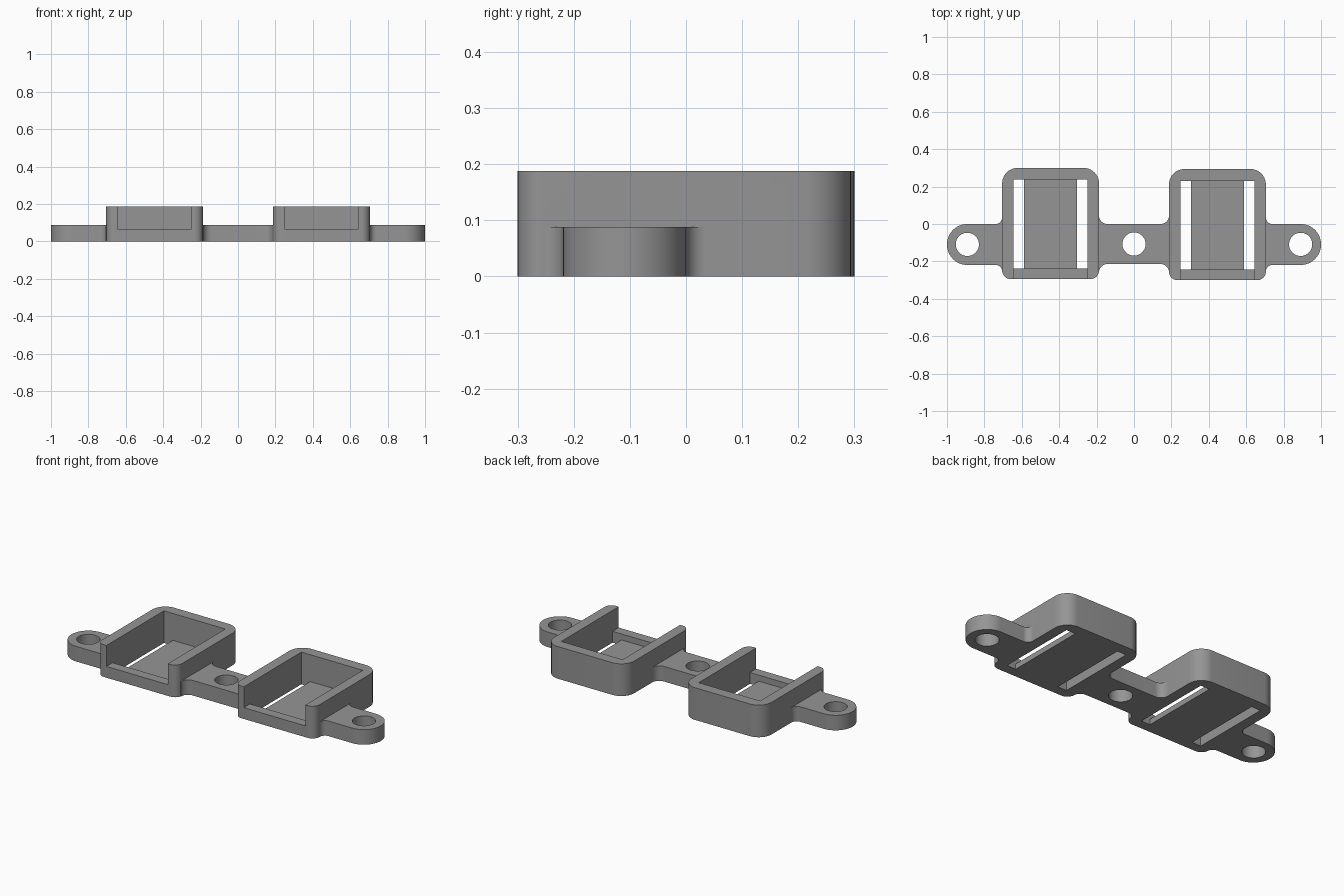
import bpy, bmesh, math
from mathutils import Vector

if "Cube" in bpy.data.objects:
    bpy.data.objects.remove(bpy.data.objects["Cube"])

grey = bpy.data.materials.new("plain grey")
grey.diffuse_color = (0.3, 0.3, 0.3, 1)
grey.use_nodes = True
grey.node_tree.nodes["Principled BSDF"].inputs["Base Color"].default_value = grey.diffuse_color


def rounded(corners, seg=10):
    """Outline from (x, y, radius) corners, each rounded by a tangent arc."""
    out, n = [], len(corners)
    for i, (x, y, r) in enumerate(corners):
        p = Vector((x, y))
        if r == 0:
            out.append(p)
            continue
        a = (Vector(corners[i - 1][:2]) - p).normalized()
        b = (Vector(corners[(i + 1) % n][:2]) - p).normalized()
        # all rounded corners are right angles
        c = p + (a + b) * r
        for k in range(seg + 1):
            t = math.pi / 2 * k / seg
            out.append(c - b * r * math.cos(t) - a * r * math.sin(t))
    return out


def prism(name, outline, z0, z1):
    bm = bmesh.new()
    face = bm.faces.new([bm.verts.new((p[0], p[1], z0)) for p in outline])
    ext = bmesh.ops.extrude_face_region(bm, geom=[face])
    top = [v for v in ext["geom"] if isinstance(v, bmesh.types.BMVert)]
    bmesh.ops.translate(bm, verts=top, vec=(0, 0, z1 - z0))
    bmesh.ops.recalc_face_normals(bm, faces=bm.faces)
    me = bpy.data.meshes.new(name)
    bm.to_mesh(me)
    bm.free()
    ob = bpy.data.objects.new(name, me)
    bpy.context.collection.objects.link(ob)
    me.materials.append(grey)
    return ob


def box(name, x0, x1, y0, y1, z0, z1):
    return prism(name, [(x0, y0), (x1, y0), (x1, y1), (x0, y1)], z0, z1)


def disc(x, y, r, n=48):
    return [(x + r * math.cos(2 * math.pi * k / n),
             y + r * math.sin(2 * math.pi * k / n)) for k in range(n)]


TAB_Z, WALL_Z, FLOOR_Z, LIP_Z = 0.088, 0.188, 0.031, 0.066
X0, X1, WALL = 0.187, 0.705, 0.06
solids, cutters = [], []

# middle bridge with filleted ends sunk into the cup walls
half = [(X0, -0.214, 0.045), (X0, -0.26, 0), (X0 + 0.03, -0.26, 0),
        (X0 + 0.03, 0.051, 0), (X0, 0.051, 0), (X0, 0, 0.045)]
bridge = half + [(-x, y, r) for x, y, r in reversed(half)]
solids.append(prism("mounting_bracket", rounded(bridge), 0, TAB_Z))
cutters.append(prism("middle_hole", disc(0, -0.107, 0.062), -0.1, 0.3))

for s, side in ((-1, "left"), (1, "right")):
    dy = -0.003 * s
    y0, y1 = -0.297 + dy, 0.297 + dy
    # cup block
    cup = [(X0, y0, 0.045), (X1, y0, 0.045), (X1, y1, 0.083), (X0, y1, 0.083)]
    solids.append(prism(side + "_cup", rounded([(s * x, y, r) for x, y, r in cup]), 0, WALL_Z))
    # round-ended mounting tab
    tab = [(X1, 0, 0.035), (X1, 0.037, 0), (X1 - 0.03, 0.037, 0), (X1 - 0.03, -0.257, 0),
           (X1, -0.257, 0), (X1, -0.219, 0.035), (1, -0.219, 0.109), (1, 0, 0.109)]
    solids.append(prism(side + "_tab", rounded([(s * x, y, r) for x, y, r in tab], 16), 0, TAB_Z))
    # screw hole, pocket, open front and the two floor slots
    cutters.append(prism(side + "_hole", disc(s * 0.891, -0.109, 0.062), -0.1, 0.3))
    a, b = X0 + WALL + 0.001, X1 - WALL
    pocket = [(a, y0 + WALL, FLOOR_Z), (a, y1 - WALL, FLOOR_Z)]
    cutters.append(box(side + "_pocket", s * a, s * b, y0 + WALL - 0.003, y1 - WALL - 0.003, FLOOR_Z, 0.3))
    cutters.append(box(side + "_front_opening", s * a, s * b, y0 - 0.1, -0.1, LIP_Z, 0.3))
    for u, v in ((a, 0.305), (0.587, b)):
        cutters.append(box(side + "_slot", s * u, s * v, y0 + WALL - 0.003, y1 - WALL - 0.003, -0.1, 0.1))

# join the solids and cut the openings
body = solids[0]
for op, parts in (("UNION", solids[1:]), ("DIFFERENCE", cutters)):
    for part in parts:
        m = body.modifiers.new(part.name, "BOOLEAN")
        m.operation, m.solver, m.object = op, "EXACT", part
mesh = bpy.data.meshes.new_from_object(body.evaluated_get(bpy.context.evaluated_depsgraph_get()))
body.modifiers.clear()
body.data = mesh
for part in solids[1:] + cutters:
    bpy.data.objects.remove(part)

bpy.context.view_layer.objects.active = body
body.select_set(True)
bpy.ops.object.shade_smooth_by_angle(angle=math.radians(30))
